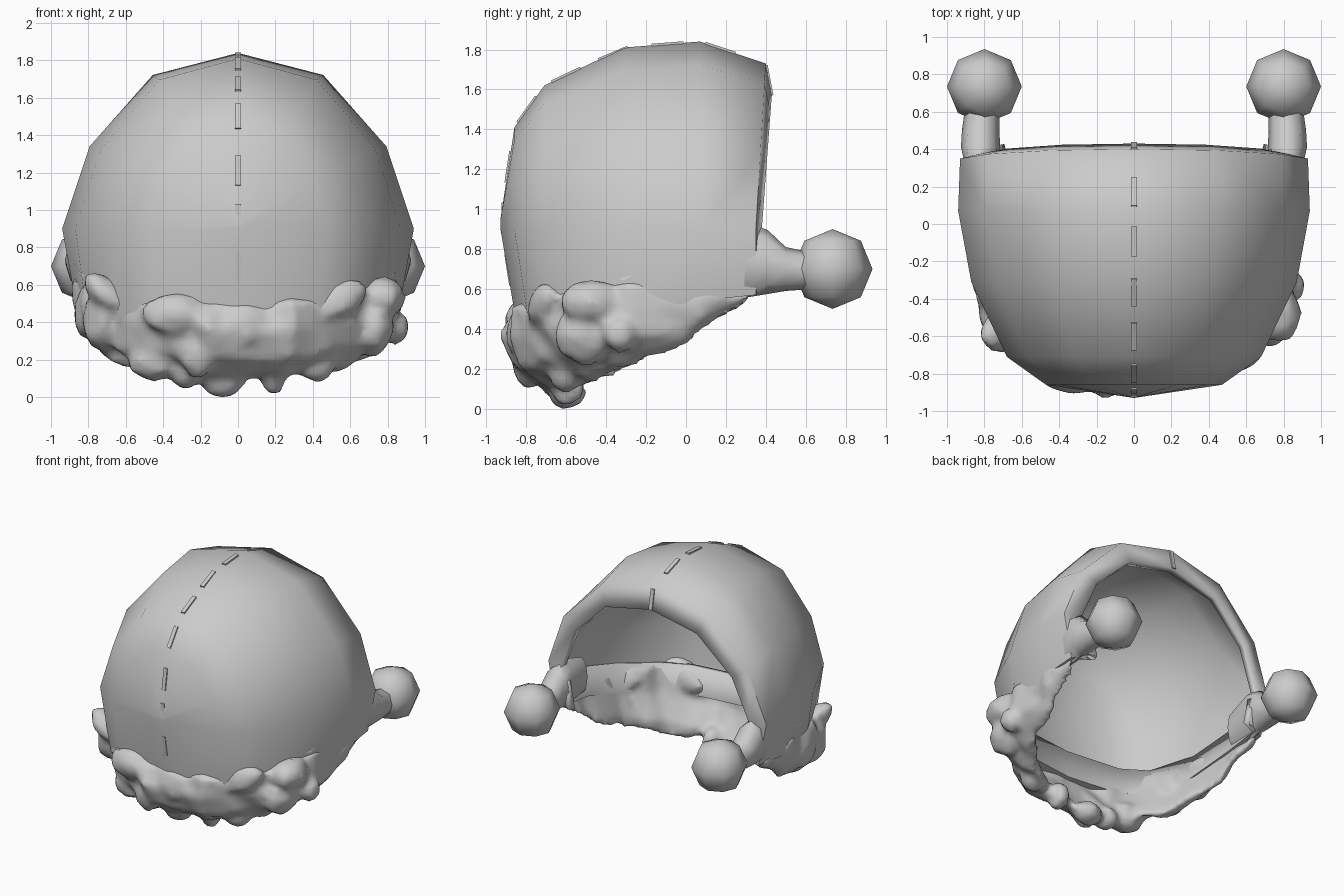
import bpy, math, random
from mathutils import Vector

if "Cube" in bpy.data.objects:
    bpy.data.objects.remove(bpy.data.objects["Cube"])

random.seed(7)


def make(name, verts, faces, angle=70):
    me = bpy.data.meshes.new(name)
    me.from_pydata(verts, [], faces)
    ob = bpy.data.objects.new(name, me)
    bpy.context.collection.objects.link(ob)
    bpy.ops.object.select_all(action='DESELECT')
    ob.select_set(True)
    bpy.context.view_layer.objects.active = ob
    bpy.ops.object.mode_set(mode='EDIT')
    bpy.ops.mesh.select_all(action='SELECT')
    bpy.ops.mesh.remove_doubles(threshold=0.0005)
    bpy.ops.mesh.normals_make_consistent(inside=False)
    bpy.ops.object.mode_set(mode='OBJECT')
    bpy.ops.object.shade_smooth_by_angle(angle=math.radians(angle))
    return ob


def lerp_table(t, table):
    for (a, va), (b, vb) in zip(table, table[1:]):
        if t <= b:
            return va + (vb - va) * (t - a) / (b - a)
    return table[-1][1]


# hood shell: arched sections (y, half width, top height), front to inner rim
stations = [(-0.93, 0.0, 0.95), (-0.86, 0.47, 1.41), (-0.71, 0.68, 1.62),
            (-0.31, 0.87, 1.81), (0.07, 0.94, 1.84), (0.40, 0.93, 1.73),
            (0.43, 0.80, 1.57)]
arch = [math.radians(a) for a in (0, 28, 61, 90, 119, 152, 180)]
squash = (1, 0.955, 1, 1, 1, 0.955, 1)
hems = (0.38, 0.38, 0.39, 0.45, 0.54, 0.57, 0.59)
verts, faces = [], []
for (y, w, zt), zb in zip(stations, hems):
    yb = y + max(0, -y - 0.2) * 0.12
    rim = 0.05 if y > 0.3 else 0
    yl = yb - rim + 0.2 * max(0, -y - 0.25)          # hem folded inwards at the bottom
    side = [(w * 0.91, yl - 0.01, zb + 0.22), (w * 0.85, yl, zb + 0.01), (w * 0.93, yb - rim, zb)]
    row = list(side)
    row += [(w * math.cos(a) * q, y - rim * (1 - math.sin(a)),
             0.9 + (zt - 0.9) * math.sin(a)) for a, q in zip(arch, squash)]
    row += [(-a, b, c) for a, b, c in reversed(side)]
    verts += row
n = 13
for i in range(len(stations) - 1):
    for k in range(n - 1):
        faces.append((i * n + k, i * n + k + 1, (i + 1) * n + k + 1, (i + 1) * n + k))
hood = make("hood", verts, faces)
sol = hood.modifiers.new("thickness", 'SOLIDIFY')
sol.thickness = 0.05
# make sure the thickness grows inwards
outward = sum(p.normal.dot(p.center - Vector((0, 0, 0.9))) for p in hood.data.polygons) > 0
sol.offset = -1 if outward else 1

# stitches along the centre seam, each a thin bar between two points on the profile
seam = [Vector((0, *p)) for p in [(-0.86, 0.5), (-0.93, 0.95), (-0.86, 1.41), (-0.71, 1.62),
                                  (-0.31, 1.81), (0.07, 1.84), (0.40, 1.73), (0.43, 1.57)]]


def on_seam(s):
    for a, b in zip(seam, seam[1:]):
        d = (b - a).length
        if s <= d:
            return a + (b - a) * (s / d)
        s -= d
    return seam[-1]


verts, faces = [], []
for s0 in (0.12, 0.38, 0.64, 0.95, 1.22, 1.48, 1.76, 2.03, 2.36):
    p, q = on_seam(s0), on_seam(s0 + 0.16)
    t = (q - p).normalized()
    nrm = Vector((0, -t.z, t.y)) * 0.008
    b = len(verts)
    for c in (p, q):
        for x, sgn in ((-0.015, -1), (0.015, -1), (0.015, 1), (-0.015, 1)):
            verts.append(c + nrm * sgn + Vector((x, 0, 0)))
    faces += [tuple(b + k for k in f) for f in
              ((0, 1, 2, 3), (4, 5, 6, 7), (0, 1, 5, 4), (1, 2, 6, 5), (2, 3, 7, 6), (3, 0, 4, 7))]
make("seam_stitches", verts, faces, 30)

# side ties ending in pompoms: path of (x, y, z, x radius, z radius)
path = [(0.82, 0.10, 0.72, 0.05, 0.14), (0.82, 0.32, 0.745, 0.085, 0.185),
        (0.82, 0.41, 0.735, 0.105, 0.16), (0.82, 0.50, 0.70, 0.10, 0.11),
        (0.81, 0.64, 0.69, 0.09, 0.09)]
for side, label in ((1, "right"), (-1, "left")):
    verts, faces = [], []
    for x, y, z, rx, rz in path:
        for k in range(8):
            a = k * math.pi / 4
            verts.append((side * (x + rx * math.cos(a)), y, z + rz * math.sin(a)))
    for i in range(len(path) - 1):
        for k in range(8):
            m = (k + 1) % 8
            faces.append((i * 8 + k, i * 8 + m, i * 8 + 8 + m, i * 8 + 8 + k))
    faces += [tuple(range(8)), tuple(range(len(verts) - 8, len(verts)))]
    make(label + "_tie", verts, faces)
    bpy.ops.mesh.primitive_uv_sphere_add(segments=8, ring_count=4, radius=0.2,
                                         location=(side * 0.8, 0.735, 0.7))
    bpy.context.object.name = label + "_pompom"
    bpy.ops.object.shade_smooth()


# lumpy fur trim sweeping round the lower front edge
def trim_path(t):
    s, r = (1 if t >= 0 else -1), math.radians(min(abs(t), 90))
    y = -0.85 * max(0, math.cos(r)) ** 0.9 + max(0, abs(t) - 90) * 0.01
    return Vector((s * 0.855 * math.sin(r) ** 0.9, y, 0))


top = [(0, 0.50), (35, 0.54), (60, 0.62), (85, 0.64), (105, 0.60), (122, 0.59)]
low = [(0, 0.06), (40, 0.12), (65, 0.19), (90, 0.30), (100, 0.41), (122, 0.54)]
deep = [(0, 1.0), (45, 0.9), (90, 0.45), (122, 0.25)]
# section: (outward offset, height fraction)
section = [(-0.06, 1.0), (0.02, 0.98), (0.05, 0.65), (0.0, 0.28), (-0.12, 0.08),
           (-0.24, 0.0), (-0.22, 0.2), (-0.12, 0.62)]
angles = [-122 + 244 * i / 30 for i in range(31)]
verts, faces = [], []
for i, t in enumerate(angles):
    p = trim_path(t)
    d = Vector((p.x, min(p.y, 0), 0)).normalized()
    u = abs(t)
    zt, zl, s = lerp_table(u, top), lerp_table(u, low), lerp_table(u, deep)
    puff = 0.025 * math.sin(i * 1.9) * min(1, s * 1.3)
    j = 0.028 * min(1, s * 1.2)
    for o, h in section:
        v = p + d * (o * s + puff * (1 if o > -0.1 else 0.5) + random.uniform(-j, j))
        v.z = zl + (zt - zl) * h + random.uniform(-j, j) + puff * (h - 0.5)
        verts.append(v)
m = len(section)
for i in range(len(angles) - 1):
    for k in range(m):
        l = (k + 1) % m
        faces.append((i * m + k, i * m + l, (i + 1) * m + l, (i + 1) * m + k))
faces += [tuple(range(m)), tuple(range(len(verts) - m, len(verts)))]
trim = make("fur_trim", verts, faces, 60)

# fur tufts: (x, y, z, size x, size y, size z, tilt about y)
tufts = [(-0.33, -0.81, 0.44, 0.19, 0.10, 0.12, 0), (0.02, -0.82, 0.38, 0.17, 0.09, 0.13, 0),
         (0.5, -0.70, 0.50, 0.22, 0.10, 0.11, -25), (0.77, -0.47, 0.53, 0.13, 0.17, 0.12, -25),
         (-0.72, -0.47, 0.42, 0.12, 0.16, 0.19, 0), (-0.70, -0.58, 0.55, 0.16, 0.11, 0.09, 40),
         (0.72, -0.5, 0.37, 0.12, 0.16, 0.16, 0), (0.84, -0.33, 0.37, 0.08, 0.09, 0.09, 0),
         (-0.82, -0.25, 0.45, 0.06, 0.16, 0.14, 0), (-0.08, -0.60, 0.08, 0.12, 0.10, 0.09, 0),
         (0.19, -0.60, 0.12, 0.07, 0.10, 0.11, 0), (-0.28, -0.64, 0.13, 0.09, 0.10, 0.09, 0),
         (0.42, -0.60, 0.16, 0.10, 0.09, 0.08, 0), (-0.45, -0.64, 0.2, 0.14, 0.12, 0.12, 0),
         (-0.2, -0.79, 0.24, 0.10, 0.09, 0.15, 15)]
parts = []
for x, y, z, sx, sy, sz, tilt in tufts:
    bpy.ops.mesh.primitive_ico_sphere_add(subdivisions=2, radius=1, location=(x, y, z),
                                          rotation=(0, math.radians(tilt), 0))
    ob = bpy.context.object
    ob.scale = (sx, sy, sz)
    for v in ob.data.vertices:
        v.co *= random.uniform(0.88, 1.06)
    parts.append(ob)
# melt the tufts into the trim
for ob in parts:
    ob.select_set(True)
trim.select_set(True)
bpy.context.view_layer.objects.active = trim
bpy.ops.object.join()
rem = trim.modifiers.new("blend", 'REMESH')
rem.mode = 'VOXEL'
rem.voxel_size = 0.028
rem.use_smooth_shade = True
smo = trim.modifiers.new("soften", 'SMOOTH')
smo.factor = 0.5
smo.iterations = 1
